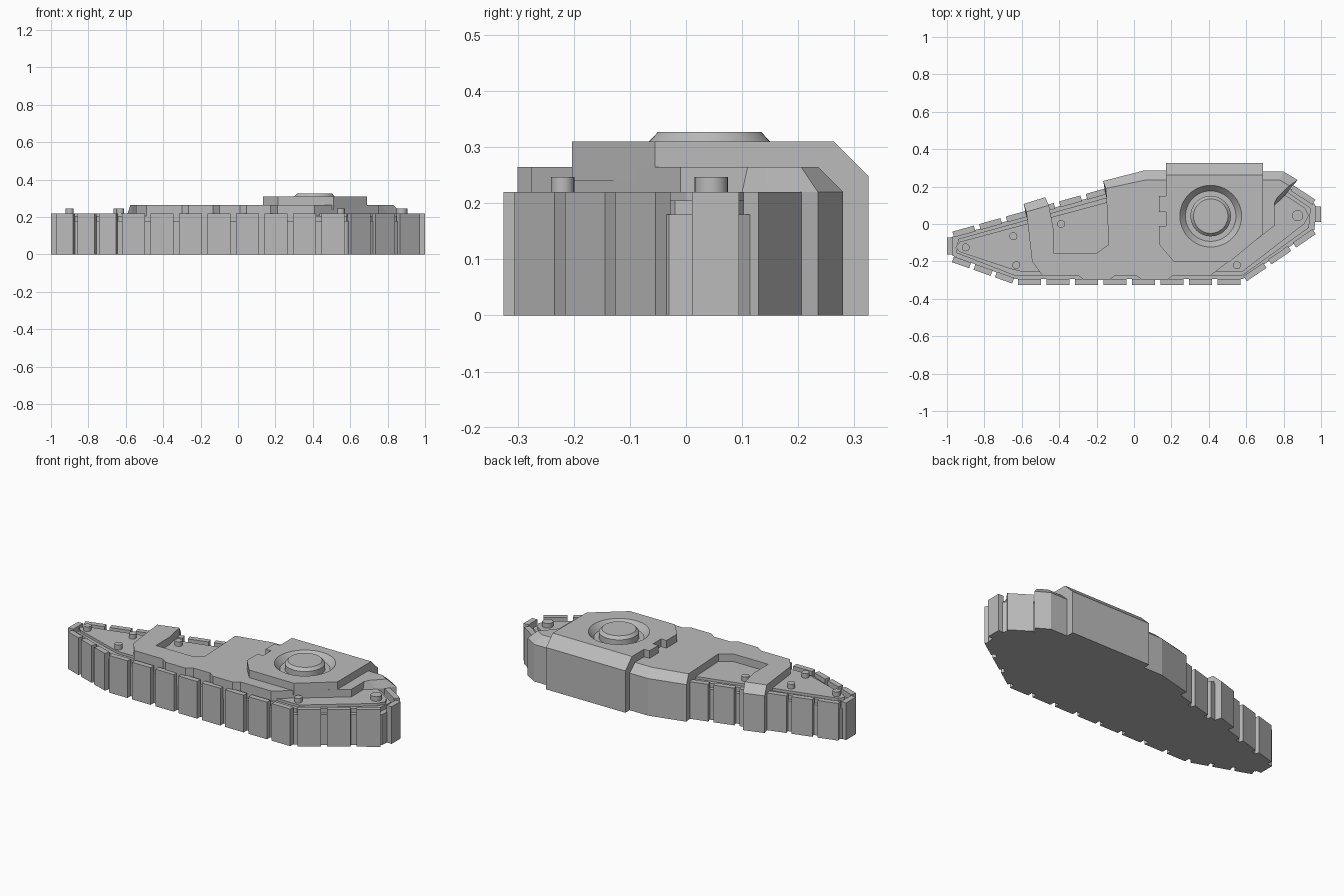
import bpy, bmesh, math
from mathutils import Vector

cube = bpy.data.objects.get("Cube")
if cube:
    bpy.data.objects.remove(cube, do_unlink=True)

grey = bpy.data.materials.new("plain_grey")
grey.use_nodes = True
grey.diffuse_color = (0.5, 0.5, 0.5, 1)
grey.node_tree.nodes["Principled BSDF"].inputs["Base Color"].default_value = (0.5, 0.5, 0.5, 1)

TRACK, DECK, TOP = 0.22, 0.265, 0.31


def finish(name, bm):
    bmesh.ops.recalc_face_normals(bm, faces=bm.faces)
    mesh = bpy.data.meshes.new(name)
    bm.to_mesh(mesh)
    bm.free()
    mesh.materials.append(grey)
    obj = bpy.data.objects.new(name, mesh)
    bpy.context.collection.objects.link(obj)
    return obj


def loft(name, layers):
    """Closed solid through outlines of equal length, each given as (outline, z)."""
    bm = bmesh.new()
    rings = [[bm.verts.new((x, y, z)) for x, y in pts] for pts, z in layers]
    for low, high in zip(rings, rings[1:]):
        for i in range(len(low)):
            j = (i + 1) % len(low)
            bm.faces.new((low[i], low[j], high[j], high[i]))
    bm.faces.new(rings[0][::-1])
    bm.faces.new(rings[-1])
    return finish(name, bm)


def slab(name, pts, z0, z1):
    return loft(name, [(pts, z0), (pts, z1)])


def armour(name, outer, top, shoulder, height):
    """Side armour: upright wall with a sloped shoulder."""
    return loft(name, [(outer, 0), (outer, shoulder), (top, height)])


def lathe(name, centre, profile, steps=32):
    def ring(r):
        return [(centre[0] + r * math.cos(math.tau * i / steps),
                 centre[1] + r * math.sin(math.tau * i / steps)) for i in range(steps)]
    obj = loft(name, [(ring(r), z) for r, z in profile])
    bpy.ops.object.select_all(action="DESELECT")
    obj.select_set(True)
    bpy.context.view_layer.objects.active = obj
    bpy.ops.object.shade_smooth_by_angle(angle=math.radians(25))
    return obj


# Track belt, the recessed core behind the pads
belt = [(-0.975, -0.07), (-0.97, -0.17), (-0.64, -0.295), (0.58, -0.295), (0.965, -0.03),
        (0.975, 0.09), (0.96, 0.115), (0.8, 0.21), (0.65, 0.24), (0.05, 0.22),
        (-0.15, 0.165), (-0.965, -0.065)]
slab("track_belt", belt, 0, 0.18)

# Side plate with raised pointed ends
frame = [(-0.94, -0.08), (-0.95, -0.155), (-0.64, -0.275), (0.58, -0.275), (0.935, -0.02),
         (0.945, 0.085), (0.8, 0.185), (0.6, 0.2), (0, 0.17), (-0.15, 0.14)]
slab("side_plate", frame, 0.1, 0.205)
inner = [(-0.93, -0.095), (-0.955, -0.125), (-0.93, -0.15), (-0.66, -0.24), (-0.6, -0.255),
         (0.58, -0.255), (0.91, 0), (0.935, 0.045), (0.915, 0.085), (0.8, 0.16),
         (0.6, 0.18), (0, 0.15), (-0.15, 0.115)]
slab("inner_plate", inner, 0.1, TRACK)

# Track pads along each run of the outline: start, end, count
runs = [((-0.985, -0.2), (-0.64, -0.322), 3), ((-0.635, -0.325), (0.585, -0.325), 8),
        ((0.59, -0.315), (0.985, -0.045), 3), ((1, 0), (1, 0.105), 1),
        ((0.985, 0.12), (0.84, 0.215), 1), ((-0.13, 0.197), (-0.985, -0.045), 6),
        ((-1, -0.06), (-1, -0.175), 1)]
for a, b, count in runs:
    a, b = Vector(a), Vector(b)
    step = (b - a) / count
    inward = Vector((-step.y, step.x)).normalized() * 0.032
    for i in range(count):
        p, q = a + step * (i + 0.1), a + step * (i + 0.9)
        slab("track_pad", [p, q, q + inward, p + inward], 0, TRACK)

# Deck plate with stepped front edge and an open pocket at the back
deck = [(-0.575, 0.065), (-0.545, -0.2), (-0.49, -0.275)]
for x in (-0.3, 0.01):
    deck += [(x, -0.275), (x + 0.035, -0.3), (x + 0.165, -0.3), (x + 0.2, -0.275)]
deck += [(0.41, -0.275), (0.75, -0.01), (0.75, 0.13), (0.78, 0.17), (0.7, 0.235),
         (0.06, 0.235), (-0.15, 0.19), (-0.135, -0.11), (-0.2, -0.155), (-0.43, -0.155),
         (-0.43, -0.03), (-0.455, 0.1)]
slab("deck_plate", deck, 0.15, DECK)

# Side armour along the back
armour("strut_armour",
       [(-0.565, 0), (-0.44, 0.02), (-0.475, 0.143), (-0.59, 0.107)],
       [(-0.565, 0), (-0.44, 0.02), (-0.455, 0.1), (-0.575, 0.065)], TRACK, DECK)
armour("left_armour",
       [(-0.14, 0.1), (0.2, 0.1), (0.2, 0.285), (0.05, 0.285), (-0.165, 0.23)],
       [(-0.14, 0.1), (0.2, 0.1), (0.2, 0.235), (0.06, 0.235), (-0.15, 0.19)], TRACK, DECK)
armour("right_armour",
       [(0.66, 0.1), (0.75, 0.1), (0.8, 0.145), (0.875, 0.235), (0.8, 0.28), (0.66, 0.28)],
       [(0.66, 0.1), (0.745, 0.1), (0.765, 0.14), (0.83, 0.205), (0.78, 0.235), (0.66, 0.235)],
       TRACK, DECK)
armour("centre_armour",
       [(0.17, 0.22), (0.69, 0.22), (0.69, 0.325), (0.17, 0.325)],
       [(0.17, 0.22), (0.69, 0.22), (0.69, 0.263), (0.17, 0.263)], 0.248, TOP)

# Raised top plate with notched edge and a bevelled round recess
hub = (0.41, 0.042)
plate = slab("top_plate",
             [(0.135, -0.11), (0.215, -0.203), (0.51, -0.203), (0.69, -0.055), (0.69, 0.263),
              (0.17, 0.263), (0.17, 0.15), (0.135, 0.15), (0.135, 0.065), (0.17, 0.065),
              (0.17, -0.01), (0.135, -0.01)], 0.24, TOP)
cutter = lathe("recess_cutter", hub, [(0.135, 0.275), (0.165, TOP), (0.165, TOP + 0.05)], 48)
cutter.hide_render = True
cutter.hide_viewport = True
cut = plate.modifiers.new("recess", "BOOLEAN")
cut.operation = "DIFFERENCE"
cut.solver = "EXACT"
cut.object = cutter

# Hub in the recess
lathe("hub_cap", hub, [(0.108, 0.26), (0.108, TOP), (0.092, 0.327)], 48)

# Bolts
for x, y, r in [(-0.9, -0.125, 0.021), (-0.645, -0.065, 0.021), (-0.63, -0.22, 0.021),
                (-0.39, 0, 0.021), (0.55, -0.22, 0.021), (0.875, 0.045, 0.03)]:
    lathe("bolt", (x, y), [(r, 0.2), (r, 0.247)], 20)
